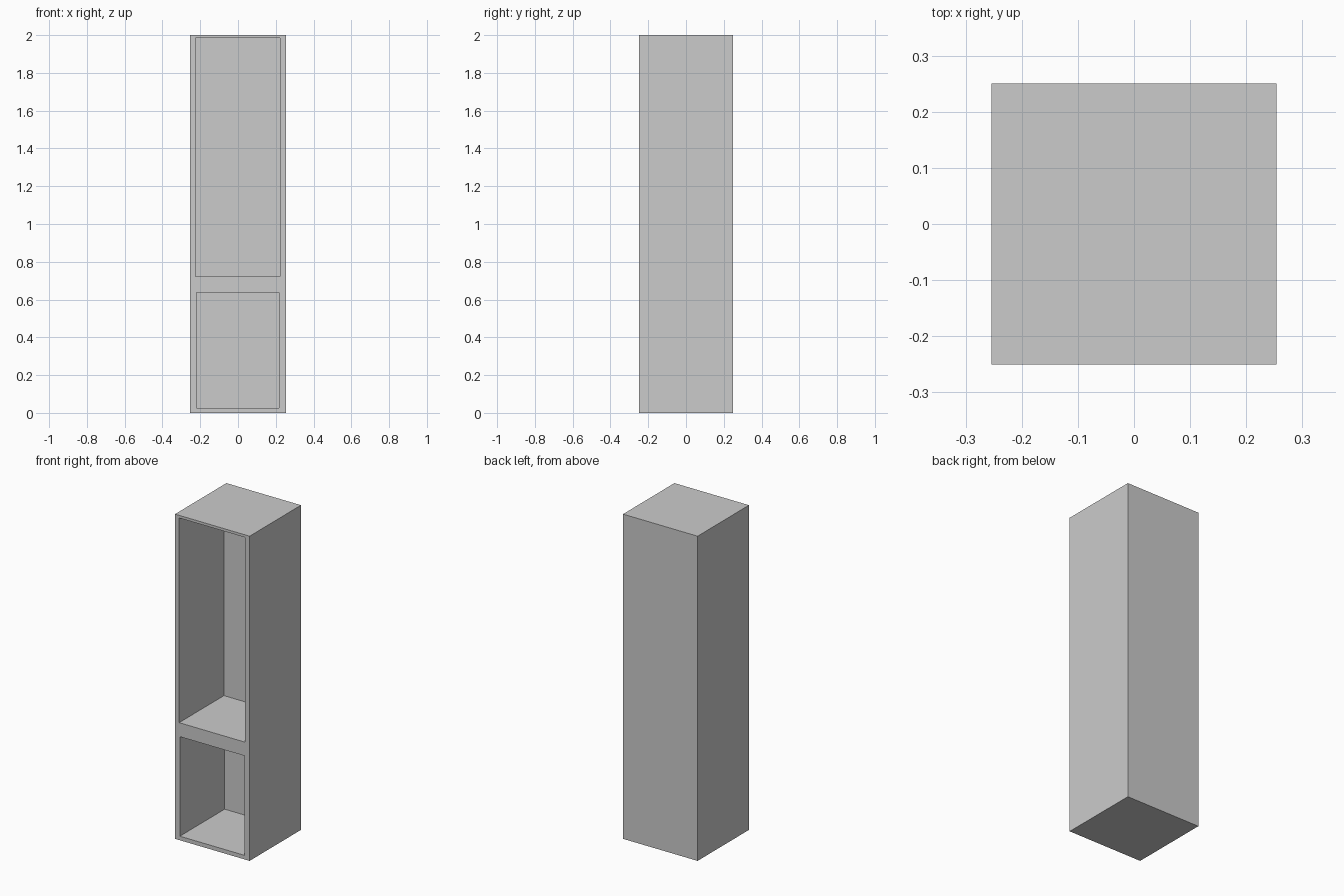
import bpy

cube = bpy.data.objects.get("Cube")
if cube:
    bpy.data.objects.remove(cube, do_unlink=True)

# Single plain grey
grey = bpy.data.materials.new("plain_grey")
grey.use_nodes = True
colour = (0.6, 0.6, 0.6, 1)
grey.diffuse_color = colour
grey.node_tree.nodes["Principled BSDF"].inputs["Base Color"].default_value = colour


def box(name, low, high):
    """Axis-aligned box between two corners."""
    bpy.ops.mesh.primitive_cube_add(size=1)
    obj = bpy.context.object
    obj.name = name
    for v in obj.data.vertices:
        v.co = [h if c > 0 else l for c, l, h in zip(v.co, low, high)]
    obj.data.materials.append(grey)
    return obj


# Tall cabinet body
WIDTH, DEPTH, HEIGHT = 0.508, 0.5, 2.0
FRONT = -DEPTH / 2
RECESS = 0.436
cabinet = box("cabinet_body", (-WIDTH / 2, FRONT, 0), (WIDTH / 2, -FRONT, HEIGHT))

# Open compartments: left edge, right edge, floor, ceiling
compartments = {
    "upper_compartment": (-0.226, 0.223, 0.723, 1.984),
    "lower_compartment": (-0.221, 0.218, 0.025, 0.638),
}
for name, (x0, x1, z0, z1) in compartments.items():
    cutter = box(name + "_cutter", (x0, FRONT - 0.1, z0), (x1, FRONT + RECESS, z1))
    cutter.hide_render = True
    cut = cabinet.modifiers.new(name, "BOOLEAN")
    cut.operation = "DIFFERENCE"
    cut.solver = "EXACT"
    cut.object = cutter
    bpy.context.view_layer.objects.active = cabinet
    bpy.ops.object.modifier_apply(modifier=cut.name)
    bpy.data.objects.remove(cutter, do_unlink=True)
